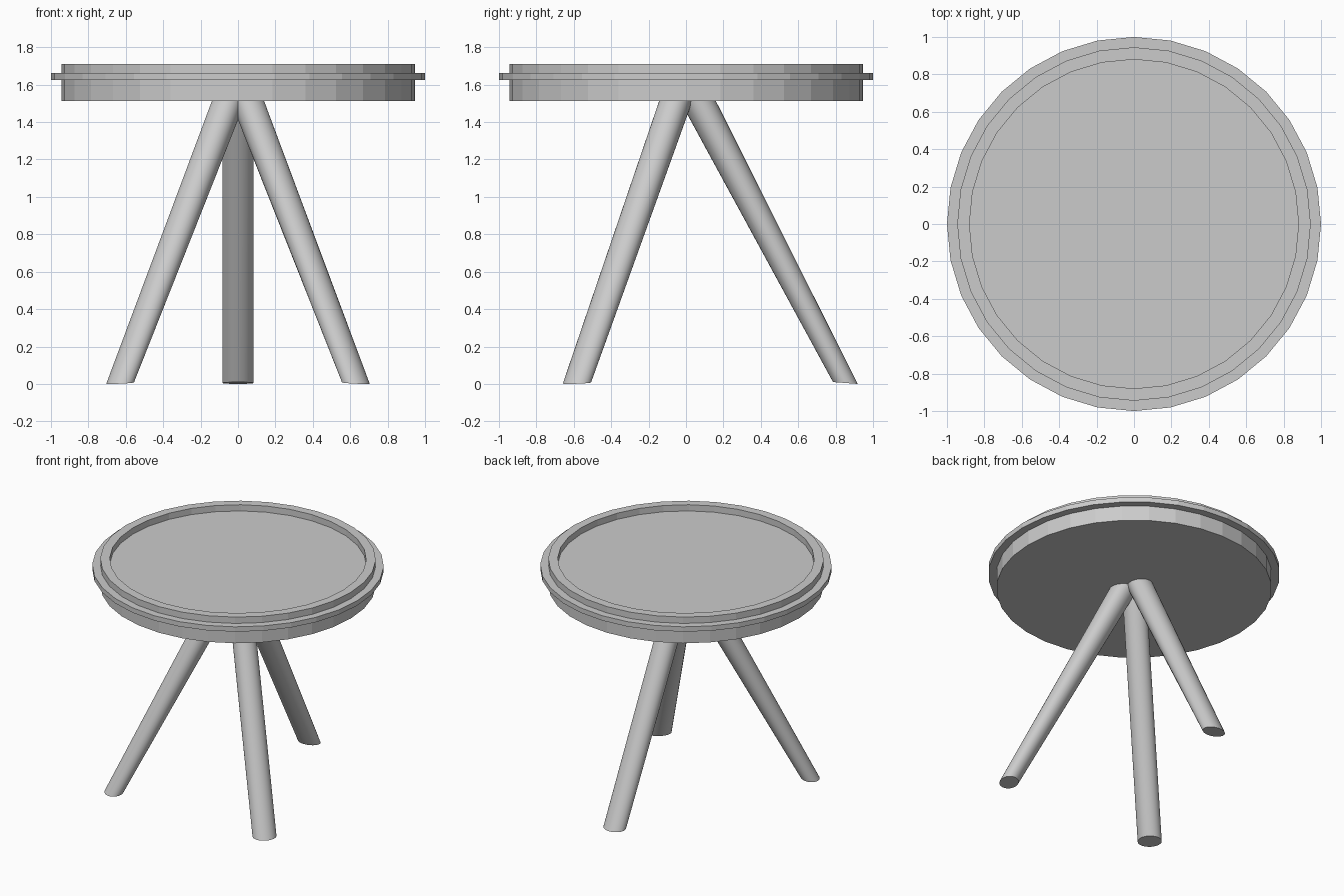
import bpy, bmesh
from math import cos, sin, pi, atan2
from mathutils import Vector

if "Cube" in bpy.data.objects:
    bpy.data.objects.remove(bpy.data.objects["Cube"])


def finish(name, bm, smooth):
    bmesh.ops.recalc_face_normals(bm, faces=bm.faces)
    mesh = bpy.data.meshes.new(name)
    bm.to_mesh(mesh)
    bm.free()
    obj = bpy.data.objects.new(name, mesh)
    bpy.context.collection.objects.link(obj)
    if smooth:
        bpy.ops.object.select_all(action='DESELECT')
        obj.select_set(True)
        bpy.context.view_layer.objects.active = obj
        bpy.ops.object.shade_smooth_by_angle()
    return obj


def lathe(name, profile, closed, sides=32):
    """Spin (radius, height) points round z; cap both ends unless closed."""
    bm = bmesh.new()
    rings = [[bm.verts.new((r * cos(2 * pi * i / sides), r * sin(2 * pi * i / sides), z))
              for i in range(sides)] for r, z in profile]
    pairs = list(zip(rings, rings[1:]))
    if closed:
        pairs.append((rings[-1], rings[0]))
    else:
        bm.faces.new(rings[0])
        bm.faces.new(rings[-1])
    for a, b in pairs:
        for i in range(sides):
            j = (i + 1) % sides
            bm.faces.new((a[i], a[j], b[j], b[i]))
    return finish(name, bm, False)


def leg(name, foot, top, sides=32):
    """Slanted leg with oval ends: narrower radially at the foot than at the top."""
    bm = bmesh.new()
    ang = atan2(foot[1], foot[0])
    out = Vector((cos(ang), sin(ang), 0))
    side = Vector((-sin(ang), cos(ang), 0))
    rings = []
    for (x, y), z, radial, tilt in ((foot, 0.005, 0.066, 0.005), (top, 1.52, 0.096, 0)):
        ring = []
        for i in range(sides):
            c, s = cos(2 * pi * i / sides), sin(2 * pi * i / sides)
            p = Vector((x, y, z - tilt * c)) + out * radial * c + side * 0.083 * s
            ring.append(bm.verts.new(p))
        rings.append(ring)
    bm.faces.new(rings[0])
    bm.faces.new(rings[1])
    for i in range(sides):
        j = (i + 1) % sides
        bm.faces.new((rings[0][i], rings[0][j], rings[1][j], rings[1][i]))
    return finish(name, bm, True)


# Round top with a shallow recess inside a raised lip
lathe("table_top", [(0.945, 1.513), (0.945, 1.711), (0.88, 1.711), (0.88, 1.664)], False)

# Thin band round the edge of the top
lathe("edge_band", [(0.94, 1.626), (1.0, 1.626), (1.0, 1.663), (0.94, 1.663)], True)

# Three splayed legs
leg("back_leg", (0, 0.852), (0, 0.06))
for label, s in (("left", -1), ("right", 1)):
    leg("front_" + label + "_leg", (s * 0.63, -0.583), (s * 0.047, -0.052))
